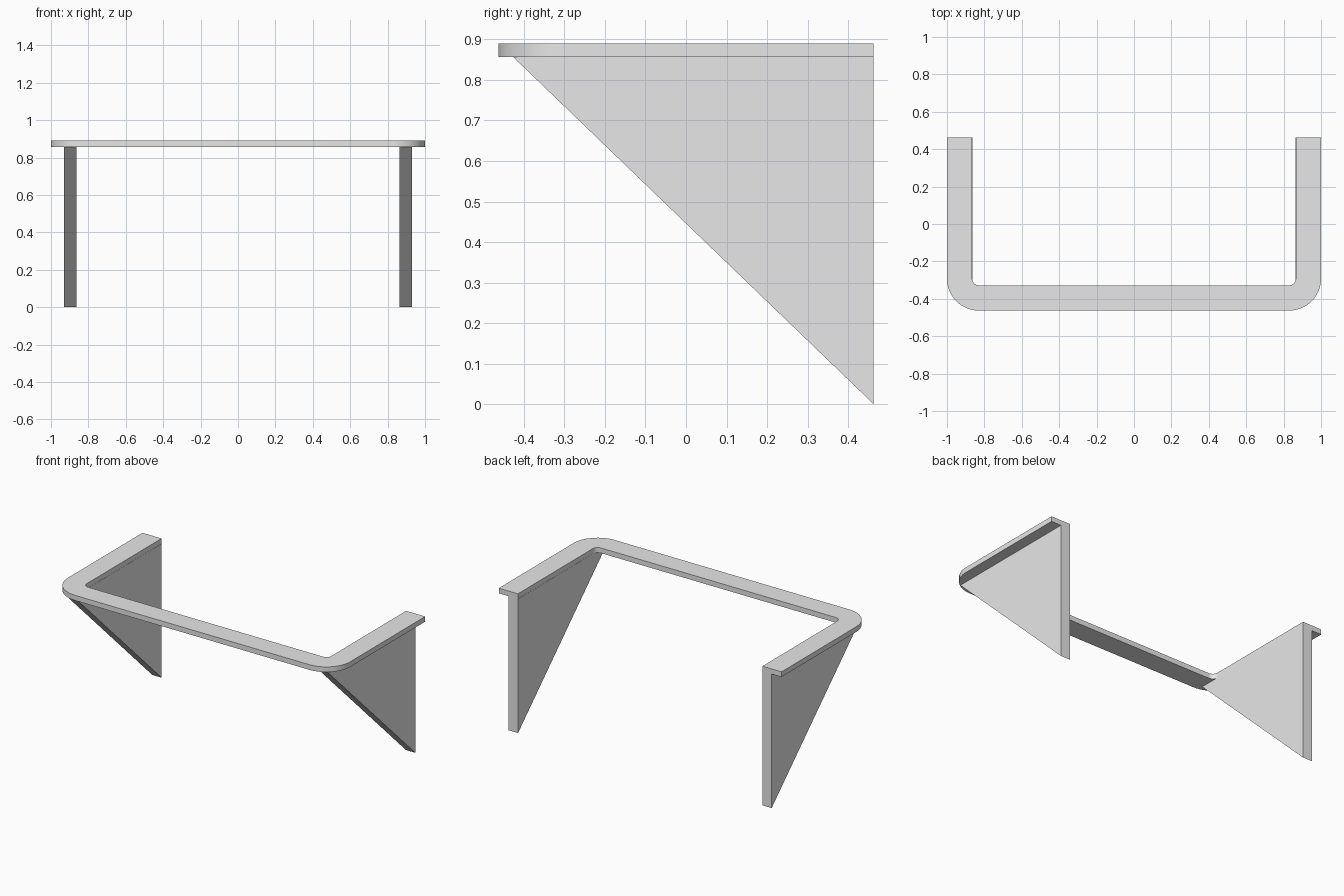
import bpy
import bmesh
from math import cos, sin, pi
from mathutils import Vector

default_cube = bpy.data.objects.get("Cube")
if default_cube:
    bpy.data.objects.remove(default_cube, do_unlink=True)

BACK = 0.463
RIM_BOTTOM, RIM_TOP = 0.857, 0.89
CORNER_X, CORNER_Y = 0.829, -0.292
OUTER_R, INNER_R = 0.171, 0.036

grey = bpy.data.materials.new("light_grey")
grey.use_nodes = True
grey.diffuse_color = (0.8, 0.8, 0.8, 1)
grey.node_tree.nodes["Principled BSDF"].inputs["Base Color"].default_value = (0.8, 0.8, 0.8, 1)


def extruded(name, outline, direction):
    """Solid made by sweeping a flat outline along a direction."""
    bm = bmesh.new()
    face = bm.faces.new([bm.verts.new(p) for p in outline])
    swept = bmesh.ops.extrude_face_region(bm, geom=[face])
    moved = [v for v in swept["geom"] if isinstance(v, bmesh.types.BMVert)]
    bmesh.ops.translate(bm, verts=moved, vec=Vector(direction))
    bmesh.ops.recalc_face_normals(bm, faces=bm.faces)
    mesh = bpy.data.meshes.new(name)
    bm.to_mesh(mesh)
    bm.free()
    mesh.materials.append(grey)
    obj = bpy.data.objects.new(name, mesh)
    bpy.context.collection.objects.link(obj)
    return obj


def u_path(radius, steps=16):
    """U shape open at the back, with rounded front corners."""
    half = [(CORNER_X + radius, BACK)]
    for i in range(steps + 1):
        a = -pi / 2 * i / steps
        half.append((CORNER_X + radius * cos(a), CORNER_Y + radius * sin(a)))
    return half + [(-x, y) for x, y in reversed(half)]


# Flat U-shaped rim
outline = u_path(OUTER_R) + u_path(INNER_R)[::-1]
rim = extruded("top_rim", [(x, y, RIM_BOTTOM) for x, y in outline],
               (0, 0, RIM_TOP - RIM_BOTTOM))
bpy.ops.object.select_all(action="DESELECT")
rim.select_set(True)
bpy.context.view_layer.objects.active = rim
bpy.ops.object.shade_smooth_by_angle()

# Triangular support panels beneath the arms
for name, x in (("left_support", 0.864), ("right_support", -0.93)):
    triangle = [(x, -0.427, RIM_BOTTOM), (x, BACK, RIM_BOTTOM), (x, BACK, 0)]
    extruded(name, triangle, (0.066, 0, 0))
